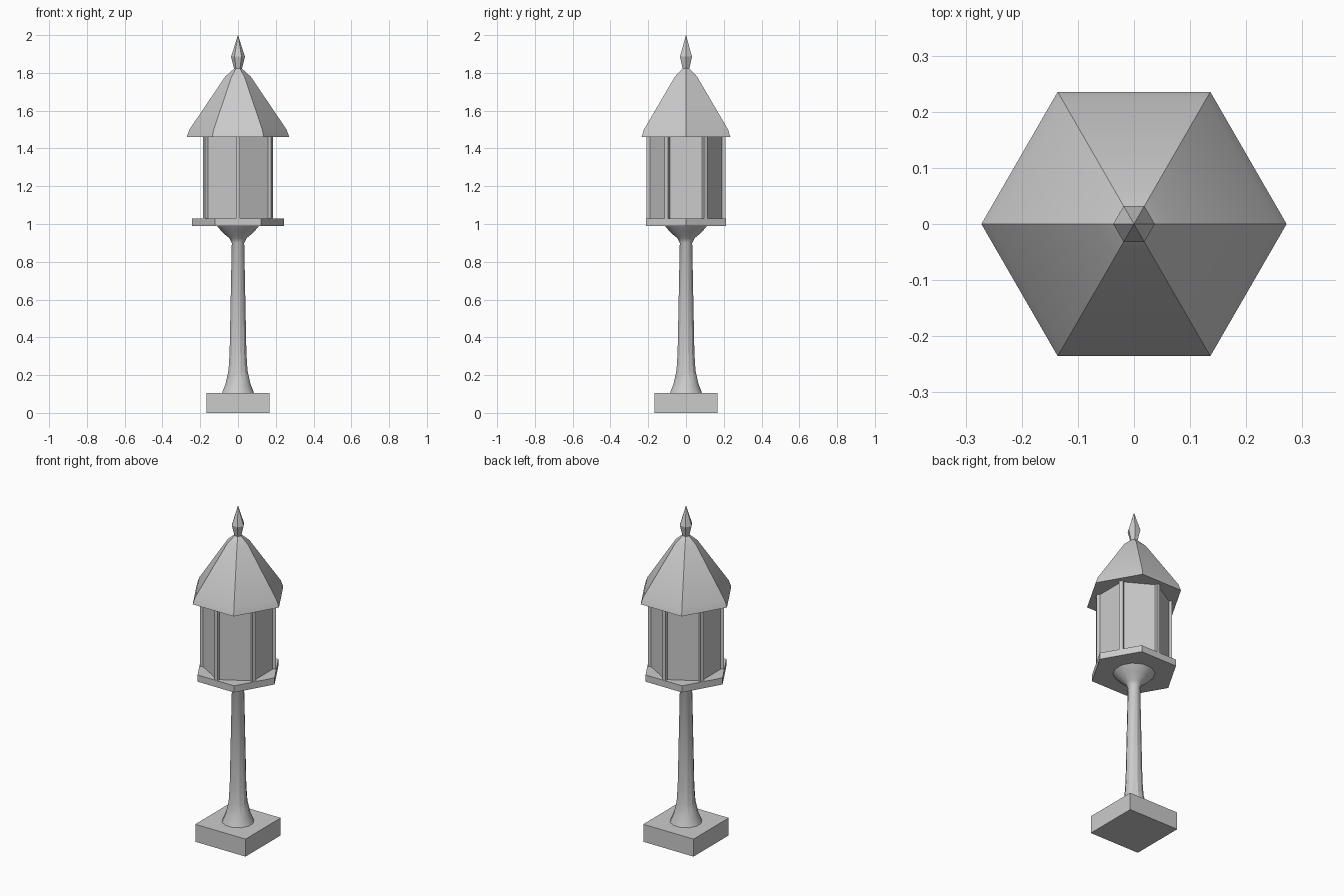
import bpy, math
from mathutils import Matrix

if "Cube" in bpy.data.objects:
    bpy.data.objects.remove(bpy.data.objects["Cube"])


def finish(ob, angle):
    bpy.ops.object.select_all(action='DESELECT')
    ob.select_set(True)
    bpy.context.view_layer.objects.active = ob
    if angle:
        bpy.ops.object.shade_smooth_by_angle(angle=math.radians(angle))


def lathe(name, profile, sides, turn=0, smooth=0):
    """Closed many-sided solid from (radius, height) points."""
    verts, faces = [], []
    for r, z in profile:
        for i in range(sides):
            a = math.radians(turn) + 2 * math.pi * i / sides
            verts.append((r * math.cos(a), r * math.sin(a), z))
    for k in range(len(profile) - 1):
        for i in range(sides):
            j = (i + 1) % sides
            a, b = k * sides, (k + 1) * sides
            faces.append((a + i, a + j, b + j, b + i))
    n = len(verts)
    faces.append(tuple(reversed(range(sides))))
    faces.append(tuple(range(n - sides, n)))
    me = bpy.data.meshes.new(name)
    me.from_pydata(verts, [], faces)
    ob = bpy.data.objects.new(name, me)
    bpy.context.collection.objects.link(ob)
    finish(ob, smooth)
    return ob


def box(name, size, loc, turn=0):
    bpy.ops.mesh.primitive_cube_add(size=1, location=loc, rotation=(0, 0, turn))
    ob = bpy.context.object
    ob.name = name
    ob.data.transform(Matrix.Diagonal((*size, 1)))
    return ob


# Square foot and faceted column flaring at both ends
box("base_block", (0.334, 0.334, 0.105), (0, 0, 0.0525))
lathe("column", [(0.088, 0.105), (0.068, 0.155), (0.052, 0.225), (0.046, 0.32),
                 (0.034, 0.90), (0.047, 0.925), (0.085, 0.955), (0.115, 0.99)],
      12, turn=15, smooth=29)

# Hexagonal tray under the lantern
lathe("lantern_tray", [(0.243, 0.99), (0.243, 1.03)], 6)

# Lantern panes, turned half a side against tray and roof
lathe("lantern_panes", [(0.197, 1.03), (0.197, 1.46)], 6, turn=30)

# Corner posts
for i in range(6):
    a = math.radians(30 + 60 * i)
    box(f"corner_post_{i + 1}", (0.022, 0.022, 0.43),
        (0.197 * math.cos(a), 0.197 * math.sin(a), 1.245), a)

# Hexagonal roof and pointed finial
lathe("roof", [(0.272, 1.46), (0.257, 1.50), (0.068, 1.78), (0.018, 1.825)], 6, smooth=35)
lathe("finial", [(0.02, 1.82), (0.037, 1.886), (0.016, 1.95), (0.0005, 2.0)], 6)
